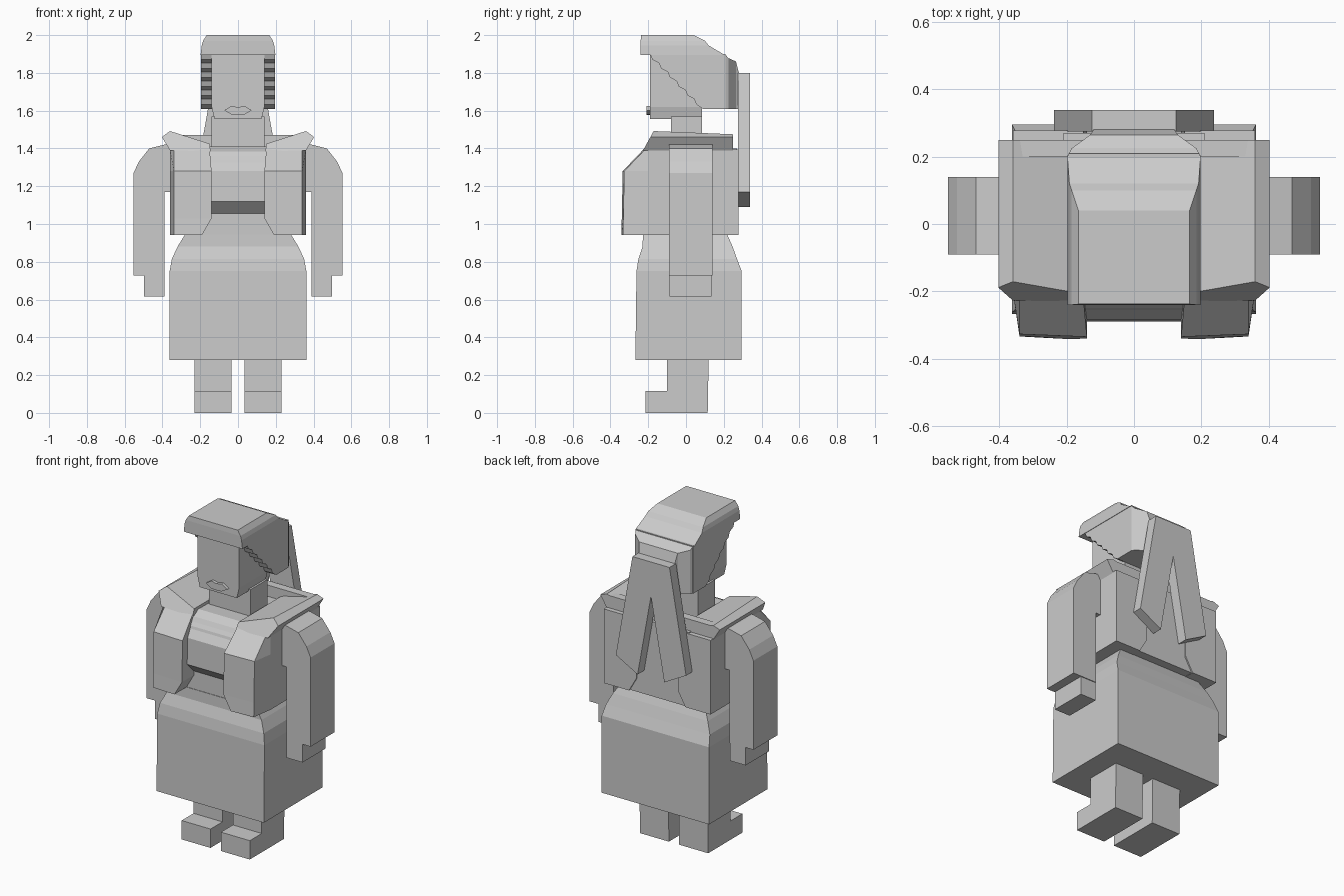
import bpy, bmesh

grey = bpy.data.materials.new("plain grey")
grey.diffuse_color = (0.6, 0.6, 0.6, 1)


def loft(name, rings):
    """Join equal-length rings of points into a closed flat-shaded solid."""
    bm = bmesh.new()
    vs = [[bm.verts.new(p) for p in r] for r in rings]
    n = len(rings[0])
    for a, b in zip(vs, vs[1:]):
        for i in range(n):
            j = (i + 1) % n
            bm.faces.new((a[i], a[j], b[j], b[i]))
    bm.faces.new(vs[0])
    bm.faces.new(vs[-1])
    bmesh.ops.recalc_face_normals(bm, faces=bm.faces)
    me = bpy.data.meshes.new(name)
    bm.to_mesh(me)
    bm.free()
    me.materials.append(grey)
    ob = bpy.data.objects.new(name, me)
    bpy.context.collection.objects.link(ob)
    return ob


def rect(x0, x1, y0, y1, z):
    return [(x0, y0, z), (x1, y0, z), (x1, y1, z), (x0, y1, z)]


def box(name, x0, x1, y0, y1, z0, z1):
    return loft(name, [rect(x0, x1, y0, y1, z) for z in (z0, z1)])


def prism_x(name, yz, x0, x1):
    return loft(name, [[(x, y, z) for y, z in yz] for x in (x0, x1)])


def prism_y(name, xz, y0, y1):
    return loft(name, [[(x, y, z) for x, z in xz] for y in (y0, y1)])


# skirt with rounded hips
loft("skirt", [rect(-w, w, f, b, z) for w, f, b, z in (
    (0.362, -0.268, 0.295, 0.28), (0.362, -0.262, 0.295, 0.75),
    (0.35, -0.252, 0.27, 0.815), (0.32, -0.23, 0.247, 0.88),
    (0.28, -0.228, 0.218, 0.945))])
box("waist", -0.27, 0.27, -0.225, 0.21, 0.94, 1.06)

# shirt: slanted underside, stepped neckline
prism_x("shirt", [(0.27, 0.945), (-0.2, 0.945), (-0.2, 1.03), (-0.29, 1.12),
                  (-0.285, 1.28), (-0.255, 1.325), (-0.25, 1.34),
                  (-0.235, 1.36), (-0.22, 1.385), (-0.17, 1.41),
                  (0.27, 1.40)], -0.21, 0.21)

# neck, head and hair
box("neck", -0.14, 0.14, -0.08, 0.085, 1.39, 1.57)
loft("head", [rect(-0.125, 0.125, -0.19, 0.085, 1.557),
              rect(-0.14, 0.14, -0.19, 0.085, 1.62),
              rect(-0.14, 0.14, -0.19, 0.085, 1.92)])
loft("hair_cap", [rect(-w, w, f, b, z) for w, f, b, z in (
    (0.198, -0.24, 0.205, 1.895), (0.192, -0.24, 0.12, 1.945),
    (0.185, -0.24, 0.10, 1.97), (0.165, -0.238, 0.04, 2.0))])
steps = 6
side = [(0.21, 1.9)]
for i in range(steps):
    t = i / steps
    y, z = -0.19 + 0.28 * t, 1.9 - 0.285 * t
    side += [(y, z), (y + 0.012, z - 0.03)]
side += [(0.09, 1.61), (0.21, 1.61)]
prism_x("hair_sides", side, -0.195, 0.195)
loft("hair_back", [[(-w, y, lo), (w, y, lo), (w, y, hi), (-w, y, hi)]
                   for w, y, lo, hi in ((0.195, 0.205, 1.61, 1.9),
                                        (0.185, 0.225, 1.61, 1.878),
                                        (0.13, 0.265, 1.61, 1.86),
                                        (0.12, 0.28, 1.61, 1.80))])

# lips
lip_half = [(0.0, 1.618), (0.035, 1.626), (0.072, 1.602), (0.035, 1.58)]
lips = lip_half + [(0.0, 1.578)] + [(-x, z) for x, z in lip_half[:0:-1]]
prism_y("lips", lips, -0.208, -0.185)

# back of the collar
box("collar_back", -0.36, 0.36, 0.2, 0.25, 1.385, 1.47)

for s, tag in ((1, "right"), (-1, "left")):
    # leg and shoe in one profile
    prism_x(tag + "_leg", [(0.115, 0), (-0.215, 0), (-0.215, 0.115),
                           (-0.1, 0.115), (-0.1, 0.3), (0.12, 0.3)],
            s * 0.035, s * 0.23)

    # arm with rounded shoulder, and hand
    prism_y(tag + "_arm", [(s * x, z) for x, z in (
        (0.35, 1.42), (0.39, 1.42), (0.47, 1.40), (0.525, 1.33), (0.553, 1.27),
        (0.553, 0.727), (0.39, 0.727), (0.39, 1.17), (0.35, 1.17))],
        -0.09, 0.14)
    box(tag + "_hand", s * 0.39, s * 0.497, -0.088, 0.135, 0.615, 0.73)

    # jacket half: open front, cut away at the hem
    loft(tag + "_jacket", [
        [(s * xi, yf, z), (s * (xo - 0.02), yf + 0.008, z), (s * xo, -0.2, z),
         (s * xo, 0.278, z), (s * xi, 0.278, z)]
        for xi, xo, yf, z in ((0.19, 0.36, -0.342, 0.943),
                              (0.14, 0.36, -0.34, 1.03),
                              (0.14, 0.36, -0.335, 1.28),
                              (0.15, 0.36, -0.225, 1.395))])

    # raised collar over the shoulder, front end leaning back
    sec = [(0.145, 1.385), (0.36, 1.39), (0.403, 1.46), (0.36, 1.492),
           (0.15, 1.425)]
    loft(tag + "_collar", [
        [(s * x, -0.23 + (z - 1.385) * 0.55, z) for x, z in sec],
        [(s * x, 0.25, min(z, 1.475)) for x, z in sec]])

    # tail strand, splaying outward
    prism_y(tag + "_tail_strand", [(s * x, z) for x, z in (
        (0, 1.80), (0.125, 1.80), (0.237, 1.17), (0.09, 1.09), (0, 1.59))],
        0.275, 0.338)
